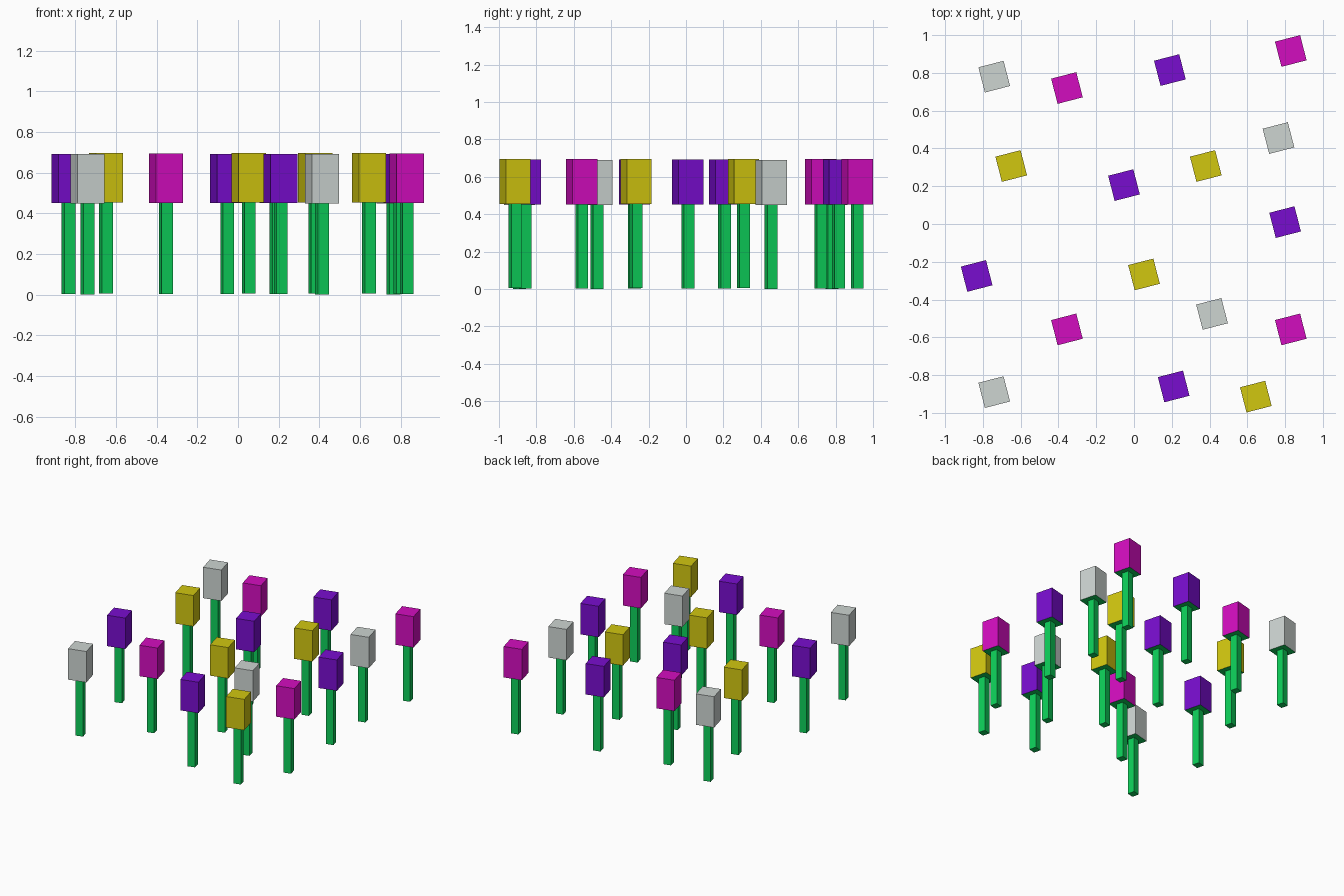
import bpy
import math
from mathutils import Matrix, Vector

cube = bpy.data.objects.get("Cube")
if cube:
    bpy.data.objects.remove(cube, do_unlink=True)


def make_material(name, rgb):
    mat = bpy.data.materials.new(name)
    mat.use_nodes = True
    color = (*rgb, 1.0)
    mat.diffuse_color = color
    mat.node_tree.nodes["Principled BSDF"].inputs["Base Color"].default_value = color
    return mat


GREEN = make_material("stem green", (0.004, 0.62, 0.10))
PETALS = {
    "white": make_material("petal white", (0.61, 0.66, 0.64)),
    "purple": make_material("petal purple", (0.19, 0.004, 0.62)),
    "magenta": make_material("petal magenta", (0.65, 0.004, 0.52)),
    "yellow": make_material("petal yellow", (0.64, 0.57, 0.005)),
}

TURN = Matrix.Rotation(math.radians(14.5), 4, "Z")
STEM_WIDTH, HEAD_WIDTH = 0.056, 0.1375
HEAD_BOTTOM, HEAD_TOP = 0.449, 0.691

# Each kind of flower: its height above the lowest kind, and where it grows
FLOWERS = {
    "white": (0.0, [(-0.74, 0.78), (0.765, 0.455), (0.413, -0.476), (-0.74, -0.89)]),
    "purple": (0.002, [(0.19, 0.815), (-0.053, 0.206), (0.80, 0.01),
                       (-0.833, -0.275), (0.21, -0.86)]),
    "magenta": (0.003, [(-0.355, 0.72), (0.83, 0.916), (-0.355, -0.558), (0.83, -0.558)]),
    "yellow": (0.005, [(-0.65, 0.307), (0.38, 0.307), (0.053, -0.267), (0.645, -0.914)]),
}


def add_box(name, x, y, bottom, top, width, materials):
    bpy.ops.mesh.primitive_cube_add(size=1)
    obj = bpy.context.object
    obj.name = name
    size = Matrix.Diagonal((width, width, top - bottom, 1))
    place = Matrix.Translation(Vector((x, y, (bottom + top) / 2)))
    obj.data.transform(place @ TURN @ size)
    for mat in materials:
        obj.data.materials.append(mat)
    return obj


for kind, (lift, spots) in FLOWERS.items():
    for number, (x, y) in enumerate(spots, 1):
        label = f"{kind}_flower_{number}"
        # Square stem
        add_box(label + "_stem", x, y, lift, HEAD_BOTTOM + lift, STEM_WIDTH, [GREEN])
        # Block head with a green underside
        head = add_box(label + "_head", x, y, HEAD_BOTTOM + lift, HEAD_TOP + lift,
                       HEAD_WIDTH, [PETALS[kind], GREEN])
        for face in head.data.polygons:
            face.material_index = 1 if face.normal.z < -0.5 else 0
